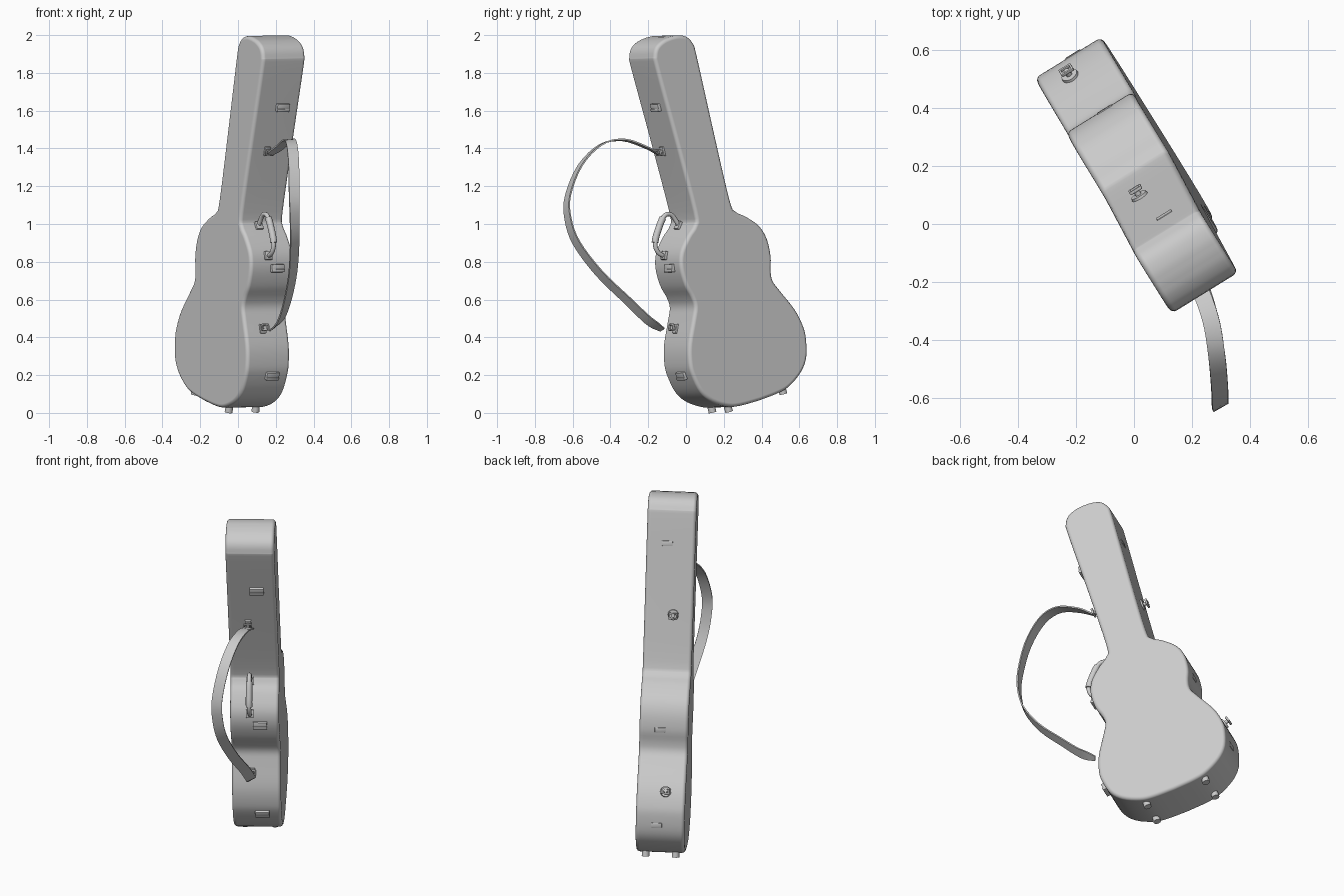
import bpy, bmesh, math
from mathutils import Matrix, Vector

cube = bpy.data.objects.get("Cube")
if cube:
    bpy.data.objects.remove(cube, do_unlink=True)

grey = bpy.data.materials.new("plain grey")
grey.use_nodes = True
grey.diffuse_color = (0.6, 0.6, 0.6, 1)
grey.node_tree.nodes["Principled BSDF"].inputs["Base Color"].default_value = (0.6, 0.6, 0.6, 1)

# Leaning pose: local x = handle side, y = thickness, z = length
POSE = (Matrix.Translation((-0.062, 0.315, 0.104))
        @ Matrix.Rotation(math.radians(-58), 4, "Z")
        @ Matrix.Rotation(math.radians(15.6), 4, "Y")
        @ Matrix.Rotation(math.radians(1), 4, "X"))
HALF = 0.135


def finish(name, bm, matrix=POSE):
    bmesh.ops.recalc_face_normals(bm, faces=bm.faces)
    mesh = bpy.data.meshes.new(name)
    bm.to_mesh(mesh)
    bm.free()
    mesh.materials.append(grey)
    obj = bpy.data.objects.new(name, mesh)
    bpy.context.collection.objects.link(obj)
    obj.matrix_world = matrix
    bpy.ops.object.select_all(action="DESELECT")
    obj.select_set(True)
    bpy.context.view_layer.objects.active = obj
    bpy.ops.object.shade_smooth_by_angle(angle=math.radians(35))
    return obj


def smooth_path(points, steps):
    """Catmull-Rom curve through the points."""
    pts = [Vector(p) for p in points]
    ext = [2 * pts[0] - pts[1]] + pts + [2 * pts[-1] - pts[-2]]
    out = []
    for a, b, c, d in zip(ext, ext[1:], ext[2:], ext[3:]):
        for i in range(steps):
            t = i / steps
            out.append(0.5 * (2 * b + (c - a) * t + (2 * a - 5 * b + 4 * c - d) * t ** 2
                              + (3 * b - a - 3 * c + d) * t ** 3))
    return out + [pts[-1]]


# Case shell: half outline (half width, height), mirrored
half = [(0, -.042), (.12, -.037), (.2, -.02), (.29, .032), (.345, .1), (.371, .2),
        (.37, .27), (.345, .363), (.283, .484), (.255, .545), (.259, .6), (.28, .671),
        (.283, .765), (.256, .845), (.191, .915), (.135, .96), (.117, 1.03),
        (.123, 1.42), (.133, 1.82), (.128, 1.885), (.1, 1.93), (.05, 1.952), (0, 1.957)]
right = smooth_path([(x, 0, z) for x, z in half], 4)
outline = right + [Vector((-p.x, 0, p.z)) for p in reversed(right[1:-1])]

bm = bmesh.new()
back = bm.faces.new([bm.verts.new((p.x, -HALF, p.z)) for p in outline])
ext = bmesh.ops.extrude_face_region(bm, geom=[back], use_keep_orig=True)
moved = [v for v in ext["geom"] if isinstance(v, bmesh.types.BMVert)]
bmesh.ops.translate(bm, verts=moved, vec=(0, 2 * HALF, 0))
rims = [e for e in bm.edges if abs(e.verts[0].co.y - e.verts[1].co.y) < 1e-5]
bmesh.ops.bevel(bm, geom=rims, offset=0.02, segments=4, profile=0.5, affect="EDGES")
case = finish("case_shell", bm)
case.modifiers.new("even_normals", "WEIGHTED_NORMAL").keep_sharp = True


def side_frame(z, y, side):
    """Frame on the case side at a height; its z axis points outward."""
    a, b = next((a, b) for a, b in zip(right[4:], right[5:]) if a.z <= z <= b.z)
    f = (z - a.z) / (b.z - a.z)
    slope = (b.x - a.x) / (b.z - a.z)
    out = Vector((side, 0, -slope)).normalized()
    along = Vector((0, 1, 0)).cross(out)
    frame = Matrix((along, (0, 1, 0), out)).transposed().to_4x4()
    return POSE @ Matrix.Translation((side * (a.x + (b.x - a.x) * f), y, z)) @ frame


def add_box(bm, size, pos, bevel=0.003):
    made = bmesh.ops.create_cube(bm, size=1, matrix=Matrix.Translation(pos) @ Matrix.Diagonal((*size, 1)))
    edges = {e for v in made["verts"] for e in v.link_edges}
    bmesh.ops.bevel(bm, geom=list(edges), offset=bevel, segments=2, profile=0.5, affect="EDGES")


def add_disc(bm, radius, depth, pos):
    bmesh.ops.create_cone(bm, cap_ends=True, segments=20, radius1=radius, radius2=radius * 0.94,
                          depth=depth, matrix=Matrix.Translation(pos))


# Latches: raised on the handle side, nearly flush on the hinge side
for i, z in enumerate((0.2, 0.766, 1.607)):
    bm = bmesh.new()
    add_box(bm, (0.042, 0.078, 0.022), (0, 0, 0.004))
    add_box(bm, (0.016, 0.078, 0.01), (0.012, 0, 0.015))
    finish(f"latch_{i + 1}", bm, side_frame(z, 0.03, 1))
for i, z in enumerate((0.15, 0.67, 1.69)):
    bm = bmesh.new()
    add_box(bm, (0.03, 0.06, 0.014), (0, 0, -0.004))
    finish(f"hinge_{i + 1}", bm, side_frame(z, 0.02, -1))

# Strap anchors with a swivel clip, two on each side
for name, z, side in (("lower_strap_anchor", 0.44, 1), ("upper_strap_anchor", 1.365, 1),
                      ("lower_spare_anchor", 0.34, -1), ("upper_spare_anchor", 1.29, -1)):
    bm = bmesh.new()
    if side > 0:
        add_box(bm, (0.05, 0.035, 0.014), (0, 0, 0.003))
    else:
        add_disc(bm, 0.031, 0.012, (0, 0, 0.003))
    add_disc(bm, 0.011, 0.03, (0, 0, 0.015))
    for x in (-0.016, 0.012):
        add_box(bm, (0.009, 0.045, 0.012), (x, 0, 0.03))
    for y in (-0.02, 0.02):
        add_box(bm, (0.036, 0.008, 0.012), (-0.002, y, 0.03))
    finish(name, bm, side_frame(z, -0.025, side))


def add_tube(bm, path, radius, sides=12):
    rings = []
    for i, p in enumerate(path):
        tan = (path[min(i + 1, len(path) - 1)] - path[max(i - 1, 0)]).normalized()
        across = Vector((0, 1, 0))
        other = tan.cross(across)
        rings.append([bm.verts.new(p + radius * (math.cos(a) * across + math.sin(a) * other))
                      for a in (math.tau * k / sides for k in range(sides))])
    for r, s in zip(rings, rings[1:]):
        for k in range(sides):
            bm.faces.new((r[k], r[k - 1], s[k - 1], s[k]))
    bm.faces.new(rings[0])
    bm.faces.new(rings[-1])


# Carrying handle over the shoulder: thin bow and thicker grip
bow = [(.262, .825), (.295, .85), (.308, .885), (.3, .925), (.262, .98),
       (.222, 1.025), (.19, 1.038), (.16, 1.02), (.138, .965)]
path = smooth_path([(x, -0.025, z) for x, z in bow], 4)
bm = bmesh.new()
add_tube(bm, path, 0.012)
add_tube(bm, path[11:21], 0.018)
finish("handle", bm)
for name, z in (("handle_lower_mount", 0.83), ("handle_upper_mount", 0.958)):
    bm = bmesh.new()
    add_box(bm, (0.045, 0.042, 0.02), (0, 0, 0.004))
    finish(name, bm, side_frame(z, -0.025, 1))

# Four feet under the lower end
for x in (-0.176, 0.176):
    for y in (-0.083, 0.083):
        bm = bmesh.new()
        add_disc(bm, 0.021, 0.04, (x, y, -0.034))
        finish("foot", bm)

# Shoulder strap: a ribbon that twists a little towards its lower end
line = smooth_path([(.17, -.15, 1.37), (.22, -.21, 1.405), (.265, -.33, 1.445), (.285, -.45, 1.42),
                    (.295, -.56, 1.31), (.297, -.625, 1.15), (.3, -.625, 1.03), (.3, -.58, .9),
                    (.29, -.46, .74), (.262, -.31, .595), (.225, -.2, .49), (.175, -.125, .44)], 4)
bm = bmesh.new()
rows = []
for i, p in enumerate(line):
    f = i / (len(line) - 1)
    tan = (line[min(i + 1, len(line) - 1)] - line[max(i - 1, 0)]).normalized()
    wide = Vector((0.9, 0.25, 0)).lerp(Vector((0.6, 0.6, 0.45)), f)
    wide = (wide - tan * wide.dot(tan)).normalized()
    thick = tan.cross(wide) * 0.004
    wide *= 0.029 * min(1, 0.55 + 8 * min(f, 1 - f))
    rows.append([bm.verts.new(p + a * wide + b * thick) for a, b in ((1, 1), (-1, 1), (-1, -1), (1, -1))])
for r, s in zip(rows, rows[1:]):
    for k in range(4):
        bm.faces.new((r[k], r[k - 1], s[k - 1], s[k]))
bm.faces.new(rows[0])
bm.faces.new(rows[-1])
finish("shoulder_strap", bm, Matrix())
